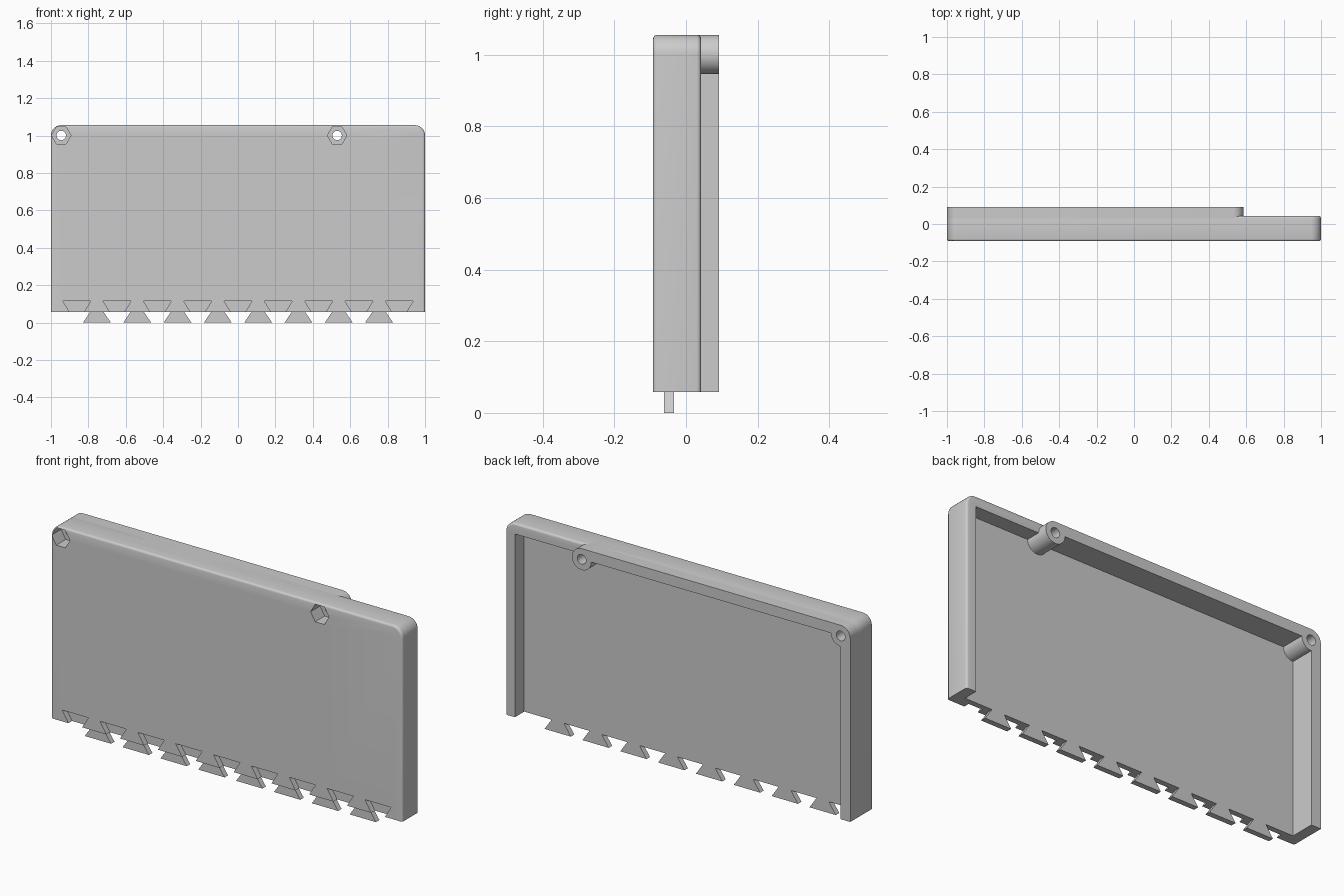
import bpy, bmesh
from math import sin, cos, radians

old = bpy.data.objects.get("Cube")
if old:
    bpy.data.objects.remove(old, do_unlink=True)

# Main dimensions
BASE, AXIS_Z, R = 0.058, 1.001, 0.055       # bottom edge, screw height, corner radius
FRONT, FLOOR, RIM, BACK = -0.092, -0.034, 0.042, 0.092
SCREWS = (-0.945, 0.53)
PITCH = 0.2155

grey = bpy.data.materials.new("plain_grey")
grey.use_nodes = True
grey.diffuse_color = (0.6, 0.6, 0.6, 1)
grey.node_tree.nodes["Principled BSDF"].inputs["Base Color"].default_value = (0.6, 0.6, 0.6, 1)


def arc(cx, start, end, radius=R, step=11.25):
    """Points on an arc around a screw axis, in degrees."""
    n = round(abs(end - start) / step)
    return [(cx + radius * cos(radians(start + (end - start) * i / n)),
             AXIS_Z + radius * sin(radians(start + (end - start) * i / n)))
            for i in range(n + 1)]


def trapezoid(cx, z0, z1, half0, half1):
    return [(cx - half0, z0), (cx + half0, z0), (cx + half1, z1), (cx - half1, z1)]


def prisms(name, outlines, y0, y1, fillet=0):
    """Extrude x-z outlines along y; optionally round the outer rims."""
    bm = bmesh.new()
    for outline in outlines:
        rings = [[bm.verts.new((x, y, z)) for x, z in outline] for y in (y0, y1)]
        bm.faces.new(rings[0])
        bm.faces.new(rings[1][::-1])
        n = len(outline)
        for i in range(n):
            j = (i + 1) % n
            bm.faces.new((rings[0][i], rings[1][i], rings[1][j], rings[0][j]))
    bmesh.ops.recalc_face_normals(bm, faces=bm.faces)
    if fillet:
        rims = [e for e in bm.edges
                if abs(e.verts[0].co.y - e.verts[1].co.y) < 1e-5
                and max(v.co.z for v in e.verts) > BASE + 0.01]
        bmesh.ops.bevel(bm, geom=rims, offset=fillet, segments=4,
                        profile=0.5, affect='EDGES')
    mesh = bpy.data.meshes.new(name)
    bm.to_mesh(mesh)
    bm.free()
    mesh.materials.append(grey)
    obj = bpy.data.objects.new(name, mesh)
    bpy.context.collection.objects.link(obj)
    return obj


def activate(obj):
    bpy.ops.object.select_all(action='DESELECT')
    obj.select_set(True)
    bpy.context.view_layer.objects.active = obj


def cut(obj, cutters):
    activate(obj)
    for cutter in cutters:
        mod = obj.modifiers.new("cut", 'BOOLEAN')
        mod.operation = 'DIFFERENCE'
        mod.solver = 'EXACT'
        mod.object = cutter
        bpy.ops.object.modifier_apply(modifier=mod.name)


# Shallow tray with rounded top corners
tray = prisms("tray", [[(-1, BASE)] + arc(-0.945, 180, 90) + arc(0.945, 90, 0) + [(1, BASE)]],
              FRONT, RIM, 0.012)

# Deeper rim along the top and one side, with its two screw bosses
rim = prisms("rim_with_bosses",
             [[(-1, BASE)] + arc(SCREWS[0], 180, 90) + arc(SCREWS[1], 90, -180)
              + arc(SCREWS[0], 0, -90) + [(-0.945, BASE)]],
             -0.04, BACK)

# Dovetail tails below the panel
tails = prisms("dovetail_tails",
               [trapezoid((k - 3.5) * PITCH, 0, BASE, 0.075, 0.035) for k in range(8)],
               -0.062, FLOOR)

# Cutters: cavity, dovetail sockets, screw holes and nut pockets
cavity = prisms("cavity_cutter", [[(-0.945, 0), (0.945, 0), (0.945, AXIS_Z), (-0.945, AXIS_Z)]],
                FLOOR, 0.3)
sockets = prisms("socket_cutter",
                 [trapezoid((k - 4) * PITCH, 0.04, 0.116, 0.028, 0.075) for k in range(9)],
                 -0.2, -0.062)
holes = prisms("hole_cutter", [arc(x, 0, 360, 0.025, 15)[:-1] for x in SCREWS], -0.3, 0.3)
nuts = prisms("nut_cutter", [arc(x, 0, 360, 0.052, 60)[:-1] for x in SCREWS], -0.2, -0.015)

cut(tray, [cavity, sockets, nuts, holes])
cut(rim, [nuts, holes])
for helper in (cavity, sockets, holes, nuts):
    bpy.data.objects.remove(helper, do_unlink=True)

# Smooth fillets and bores, crisp edges elsewhere
for part in (tray, rim, tails):
    activate(part)
    bpy.ops.object.shade_smooth_by_angle(angle=radians(30))
